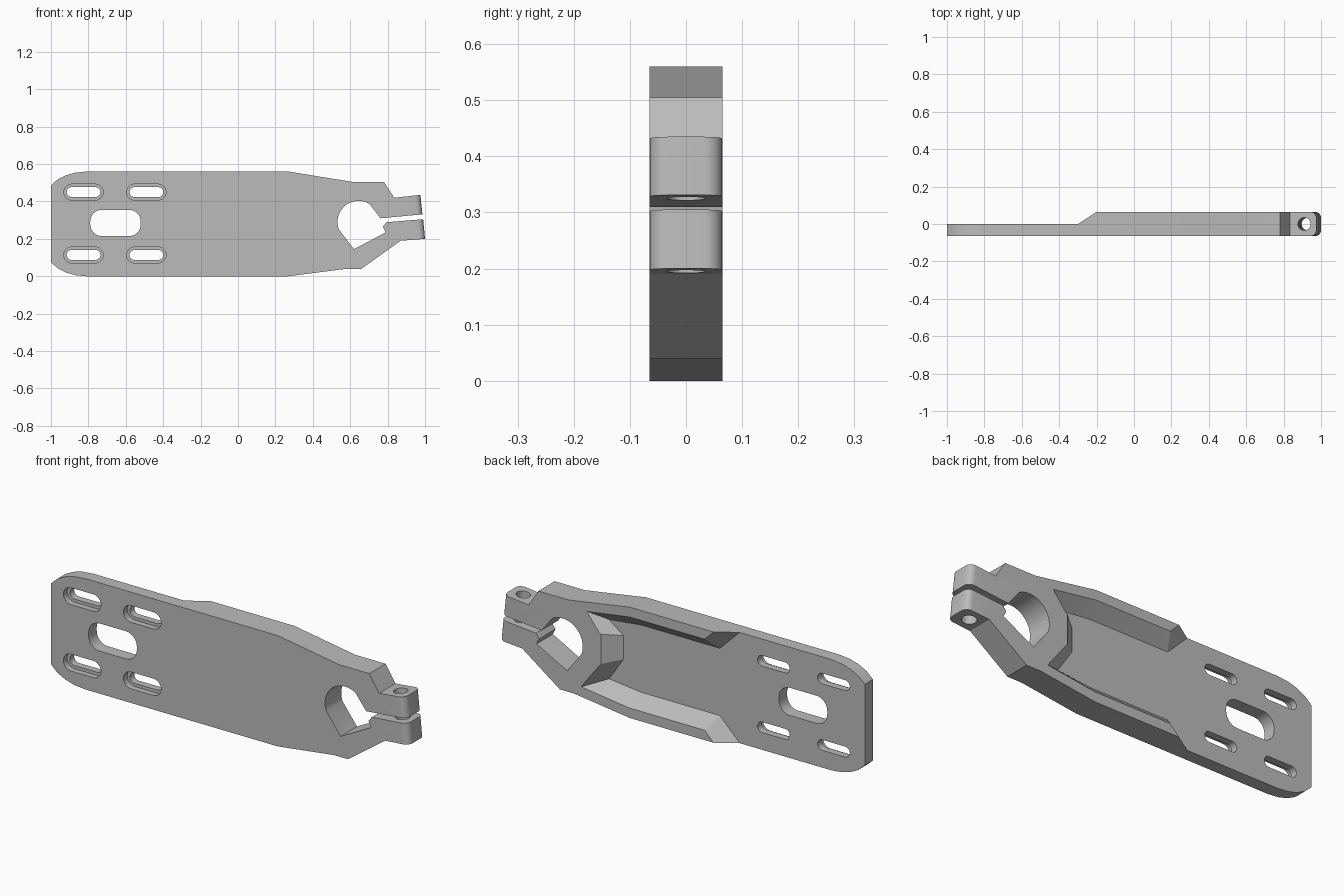
import bpy, bmesh
from math import radians, sin, cos, pi
from mathutils import Matrix

cube = bpy.data.objects.get("Cube")
if cube:
    bpy.data.objects.remove(cube, do_unlink=True)

HALF = 0.065      # half thickness of the arm
MID = 0.282       # height of the lengthwise centre line

grey = bpy.data.materials.new("machined grey")
grey.use_nodes = True
colour = (0.5, 0.5, 0.5, 1)
grey.diffuse_color = colour
grey.node_tree.nodes["Principled BSDF"].inputs["Base Color"].default_value = colour


def loft(name, front, back, y0, y1, round_edges=None):
    """Solid between two (x, z) profiles with equal point counts."""
    bm = bmesh.new()
    a = [bm.verts.new((x, y0, z)) for x, z in front]
    b = [bm.verts.new((x, y1, z)) for x, z in back]
    n = len(a)
    bm.faces.new(a)
    bm.faces.new(b[::-1])
    for i in range(n):
        j = (i + 1) % n
        bm.faces.new((a[j], a[i], b[i], b[j]))
    bmesh.ops.recalc_face_normals(bm, faces=bm.faces)
    if round_edges:
        edges = [e for e in bm.edges if round_edges(e)]
        bmesh.ops.bevel(bm, geom=edges, offset=0.032, segments=6,
                        profile=0.5, affect='EDGES')
    return finish(name, bm)


def finish(name, bm):
    mesh = bpy.data.meshes.new(name)
    bm.to_mesh(mesh)
    bm.free()
    mesh.materials.append(grey)
    obj = bpy.data.objects.new(name, mesh)
    bpy.context.collection.objects.link(obj)
    return obj


def arc(cx, cz, r, start, end, steps):
    return [(cx + r * cos(radians(start + (end - start) * i / steps)),
             cz + r * sin(radians(start + (end - start) * i / steps)))
            for i in range(steps + 1)]


def slot(name, cx, cz, w, h, y0, y1, r):
    dx, dz = w / 2 - r, h / 2 - r
    pts = []
    for sx, sz, start in ((1, 1, 0), (-1, 1, 90), (-1, -1, 180), (1, -1, 270)):
        corner = arc(cx + sx * dx, cz + sz * dz, r, start, start + 90, 8)
        pts += corner
    clean = [p for i, p in enumerate(pts)
             if abs(p[0] - pts[i - 1][0]) + abs(p[1] - pts[i - 1][1]) > 1e-5]
    return loft(name, clean, clean, y0, y1)


# Body: rounded mounting end, tapering to a split clamp
corner = [(-1, 0.485), (-0.965, 0.517), (-0.92, 0.54), (-0.87, 0.554), (-0.81, 0.56)]
outline = corner + [(0.27, 0.56), (0.61, 0.505), (0.78, 0.505), (0.835, 0.42),
                    (0.975, 0.435), (0.986, 0.331), (0.762, 0.31)]
outline += arc(0.645, 0.29, 0.113, 60, 200, 20)
outline += [(0.62, 0.145), (0.79, 0.235), (0.775, 0.265), (0.794, 0.289),
            (0.99, 0.305), (1, 0.2), (0.87, 0.19), (0.66, 0.04), (0.58, 0.04), (0.27, 0)]
outline += [(x, 0.56 - z) for x, z in reversed(corner)]


def jaw_end(e):
    a, b = (v.co for v in e.verts)
    return min(a.x, b.x) > 0.97 and abs(a.y - b.y) < 1e-4 and abs(a.z - b.z) > 0.05


body = loft("clamp_arm", outline, outline, -HALF, HALF, jaw_end)

# Back pocket with sloping walls, leaving two rails and the boss
floor = [(-1.2, -0.1), (-0.4, -0.1), (-0.19, 0.11), (0.25, 0.11), (0.43, 0.13),
         (0.35, 0.25), (0.35, 0.37), (0.43, 0.43), (0.25, 0.45), (-0.19, 0.45),
         (-0.4, 0.66), (-1.2, 0.66)]
rim = [(-1.2, -0.1), (-0.3, -0.1), (-0.15, 0.05), (0.27, 0.05), (0.54, 0.085),
       (0.43, 0.23), (0.43, 0.38), (0.51, 0.475), (0.27, 0.51), (-0.15, 0.51),
       (-0.3, 0.66), (-1.2, 0.66)]
grow = 1.2
over = [(f[0] + (r[0] - f[0]) * grow, f[1] + (r[1] - f[1]) * grow)
        for f, r in zip(floor, rim)]
cutters = [loft("pocket_cutter", floor, over, 0, HALF * grow)]

# Window and four counterbored slots in the mounting end
cutters.append(slot("window_cutter", -0.655, 0.285, 0.27, 0.14, -0.1, 0.05, 0.062))
for x in (-0.826, -0.49):
    for z in (MID - 0.168, MID + 0.168):
        cutters.append(slot("slot_cutter", x, z, 0.18, 0.053, -0.1, 0.05, 0.0264))
        cutters.append(slot("counterbore_cutter", x, z, 0.21, 0.085, -0.1, -0.035, 0.0424))

# Bolt hole through both jaws, square to the split
bm = bmesh.new()
bmesh.ops.create_cone(bm, cap_ends=True, segments=32, radius1=0.034, radius2=0.034,
                      depth=0.5, matrix=Matrix.Translation((0.92, 0, 0.315))
                      @ Matrix.Rotation(radians(-5), 4, 'Y'))
cutters.append(finish("bolt_cutter", bm))

# Cut everything and drop the cutters
bpy.context.view_layer.objects.active = body
for cutter in cutters:
    cutter.hide_render = True
    mod = body.modifiers.new("cut", 'BOOLEAN')
    mod.operation = 'DIFFERENCE'
    mod.solver = 'EXACT'
    mod.object = cutter
    bpy.ops.object.modifier_apply(modifier=mod.name)
    bpy.data.objects.remove(cutter, do_unlink=True)

bpy.ops.object.select_all(action='DESELECT')
body.select_set(True)
bpy.ops.object.shade_smooth_by_angle(angle=radians(25))
